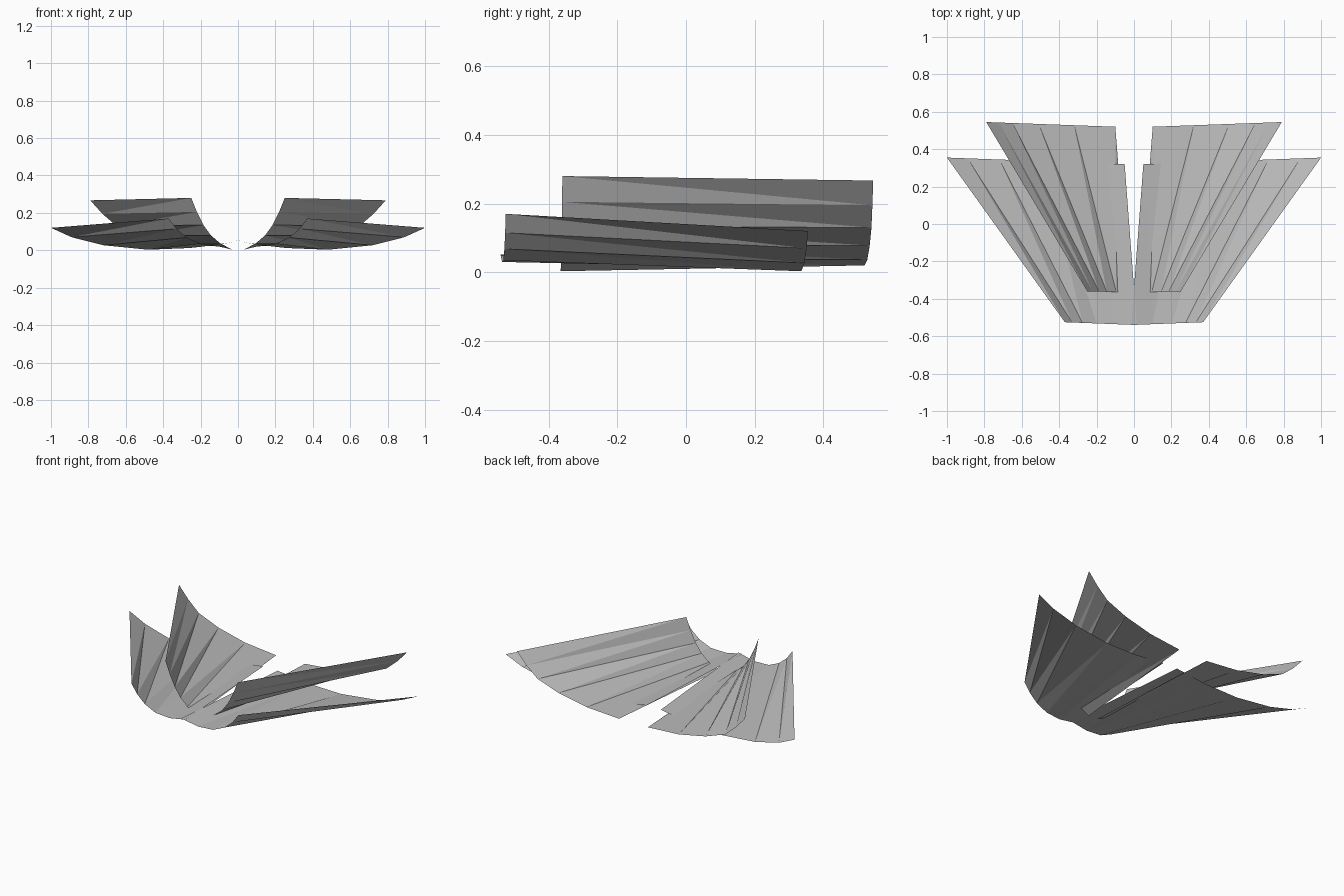
import bpy
import bmesh

cube = bpy.data.objects.get("Cube")
if cube:
    bpy.data.objects.remove(cube, do_unlink=True)

grey = bpy.data.materials.new("plain grey")
grey.use_nodes = True
colour = (0.5, 0.5, 0.5, 1)
grey.diffuse_color = colour
grey.node_tree.nodes["Principled BSDF"].inputs["Base Color"].default_value = colour


def ruled_sheet(name, front, back, front_y, back_y, side):
    """Thin sheet stretched between two (x, z) profiles listed from tip to centre.
    front_y and back_y give the y at the tip and at the centre."""
    bm = bmesh.new()

    def edge_loop(profile, ys):
        tip, inner = profile[0][0], profile[-1][0]
        loop = []
        for x, z in profile:
            t = (tip - x) / (tip - inner)
            loop.append(bm.verts.new((side * x, ys[0] + t * (ys[1] - ys[0]), z)))
        return loop

    f, b = edge_loop(front, front_y), edge_loop(back, back_y)
    for i in range(len(f) - 1):
        # fold each panel from its outer front to its inner back corner
        for tri in ((f[i], b[i], b[i + 1]), (f[i], b[i + 1], f[i + 1])):
            face = bm.faces.new(tri)
            face.normal_update()
            if face.normal.z < 0:
                face.normal_flip()
    mesh = bpy.data.meshes.new(name)
    bm.to_mesh(mesh)
    bm.free()
    mesh.materials.append(grey)
    bpy.context.collection.objects.link(bpy.data.objects.new(name, mesh))


# Profiles of the wide lower sheet
lower_front = [(.37, .17), (.33, .115), (.275, .068), (.2, .035), (.1, .03), (-.015, .052)]
lower_back = [(1, .12), (.89, .07), (.72, .027), (.48, .003), (.26, .012), (.05, .04)]
# Profiles of the steeper upper sheet
upper_front = [(.25, .28), (.22, .205), (.185, .135), (.145, .08), (.095, .037), (.03, .003)]
upper_back = [(.79, .267), (.725, .195), (.65, .13), (.51, .078), (.32, .037), (.1, .02)]

for side, label in ((1, "left"), (-1, "right")):
    ruled_sheet(label + "_lower_sheet", lower_front, lower_back,
                (-.525, -.54), (.355, .32), side)
    ruled_sheet(label + "_upper_sheet", upper_front, upper_back,
                (-.36, -.365), (.545, .52), side)
